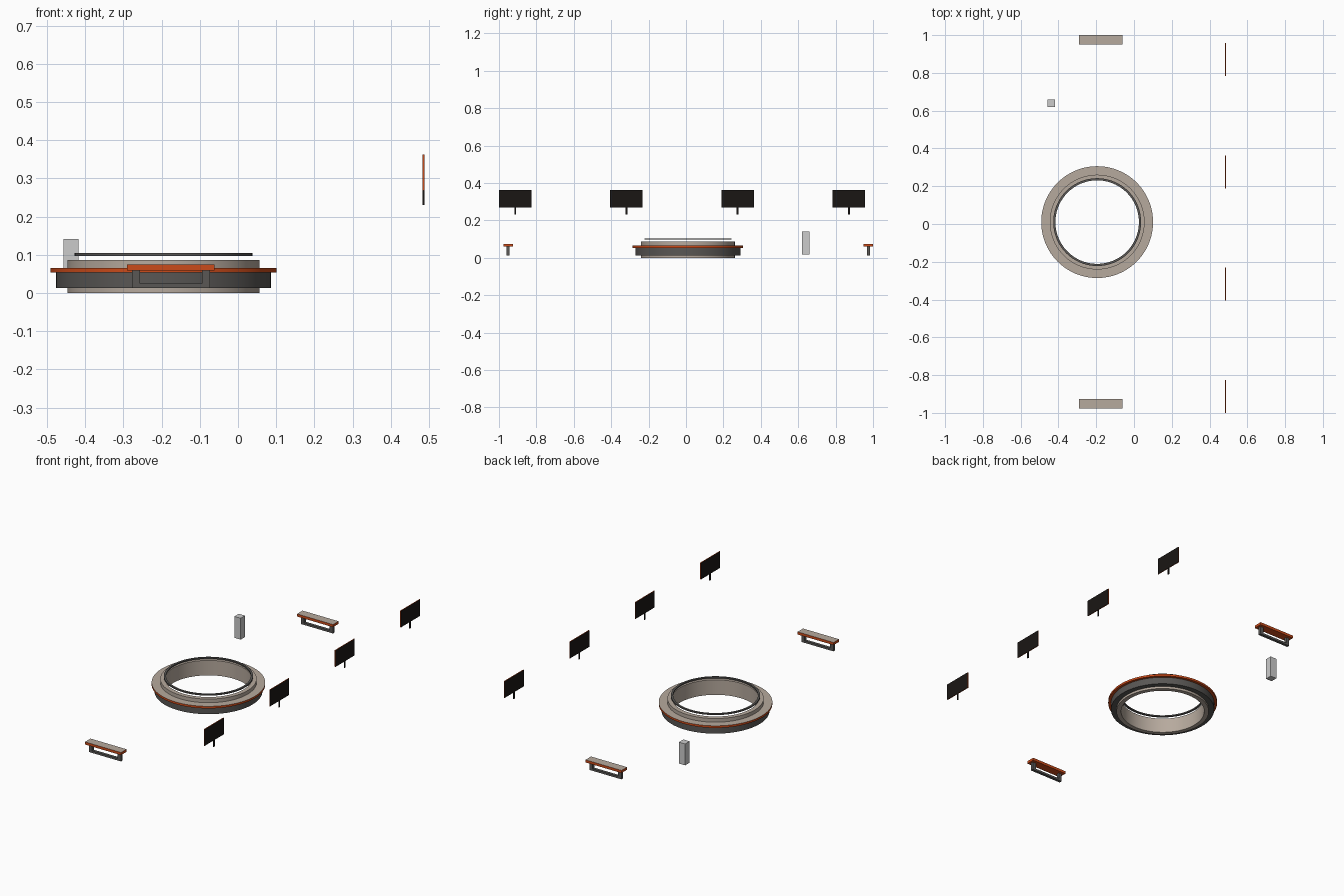
import bpy, bmesh, math

if "Cube" in bpy.data.objects:
    bpy.data.objects.remove(bpy.data.objects["Cube"])

def mat(name, rgb):
    m = bpy.data.materials.new(name)
    m.diffuse_color = (*rgb, 1)
    m.use_nodes = True
    m.node_tree.nodes["Principled BSDF"].inputs["Base Color"].default_value = m.diffuse_color
    return m

BEIGE = mat("pale_stone", (0.47, 0.40, 0.34))
DARK = mat("dark_grey", (0.10, 0.095, 0.09))
ORANGE = mat("orange_trim", (0.60, 0.07, 0.01))
BLACK = mat("black_panel", (0.010, 0.008, 0.007))

def finish(name, bm, mats, pick=None):
    bmesh.ops.recalc_face_normals(bm, faces=bm.faces)
    if pick:
        for f in bm.faces:
            f.material_index = pick(f.normal)
    me = bpy.data.meshes.new(name)
    bm.to_mesh(me)
    bm.free()
    for m in mats:
        me.materials.append(m)
    ob = bpy.data.objects.new(name, me)
    bpy.context.collection.objects.link(ob)
    return ob

def box(name, x, y, z, mats=(), pick=None):
    """Box from (min, max) ranges."""
    bm = bmesh.new()
    bmesh.ops.create_cube(bm, size=1)
    for v in bm.verts:
        v.co = [r[0] if c < 0 else r[1] for r, c in zip((x, y, z), v.co)]
    return finish(name, bm, mats, pick)

def ring(name, r_in, r_out, z0, z1, mats, pick=None, n=96):
    """Rectangular section swept round the counter centre."""
    bm = bmesh.new()
    loops = []
    for i in range(n):
        a = 2 * math.pi * i / n
        loops.append([bm.verts.new((r * math.cos(a), r * math.sin(a), z))
                      for r, z in ((r_in, z0), (r_out, z0), (r_out, z1), (r_in, z1))])
    for i in range(n):
        p, q = loops[i], loops[(i + 1) % n]
        for k in range(4):
            bm.faces.new((p[k], q[k], q[(k + 1) % 4], p[(k + 1) % 4]))
    ob = finish(name, bm, mats, pick)
    ob.location = (-0.195, 0.01, 0)
    bpy.ops.object.select_all(action='DESELECT')
    ob.select_set(True)
    bpy.context.view_layer.objects.active = ob
    bpy.ops.object.shade_smooth_by_angle(angle=math.radians(30))
    return ob

top_first = lambda n: 0 if n.z > 0.5 else 1

# Round counter: inner wall, outer drum, trimmed worktop, floating rail
ring("counter_wall", 0.226, 0.251, 0.0, 0.086, [BEIGE])
ring("counter_drum", 0.245, 0.281, 0.013, 0.054, [DARK])
ring("counter_top", 0.245, 0.296, 0.053, 0.065, [BEIGE, ORANGE], top_first)
ring("counter_rail", 0.221, 0.2325, 0.097, 0.104, [DARK])

# Benches at both ends: seat, two legs, foot bar
for tag, y in (("front", -0.951), ("back", 0.975)):
    box(f"{tag}_bench_seat", (-0.29, -0.061), (y - 0.025, y + 0.025), (0.059, 0.074),
        [BEIGE, ORANGE], top_first)
    leg_y = (y - 0.008, y + 0.008)
    box(f"{tag}_bench_left_leg", (-0.277, -0.257), leg_y, (0.013, 0.06), [DARK])
    box(f"{tag}_bench_right_leg", (-0.094, -0.073), leg_y, (0.013, 0.06), [DARK])
    box(f"{tag}_bench_foot_bar", (-0.258, -0.093), leg_y, (0.013, 0.025), [DARK])

# Plain pedestal
box("pedestal", (-0.457, -0.417), (0.62, 0.66), (0.018, 0.141))

# Row of hanging screens with orange edges and short stems
for i in range(4):
    y = -0.913 + i * 0.5945
    box(f"screen_{i + 1}", (0.483, 0.488), (y - 0.087, y + 0.087), (0.268, 0.363),
        [BLACK, ORANGE], lambda n: 0 if abs(n.x) > 0.5 else 1)
    box(f"screen_stem_{i + 1}", (0.483, 0.488), (y - 0.005, y + 0.005), (0.23, 0.27), [BLACK])
